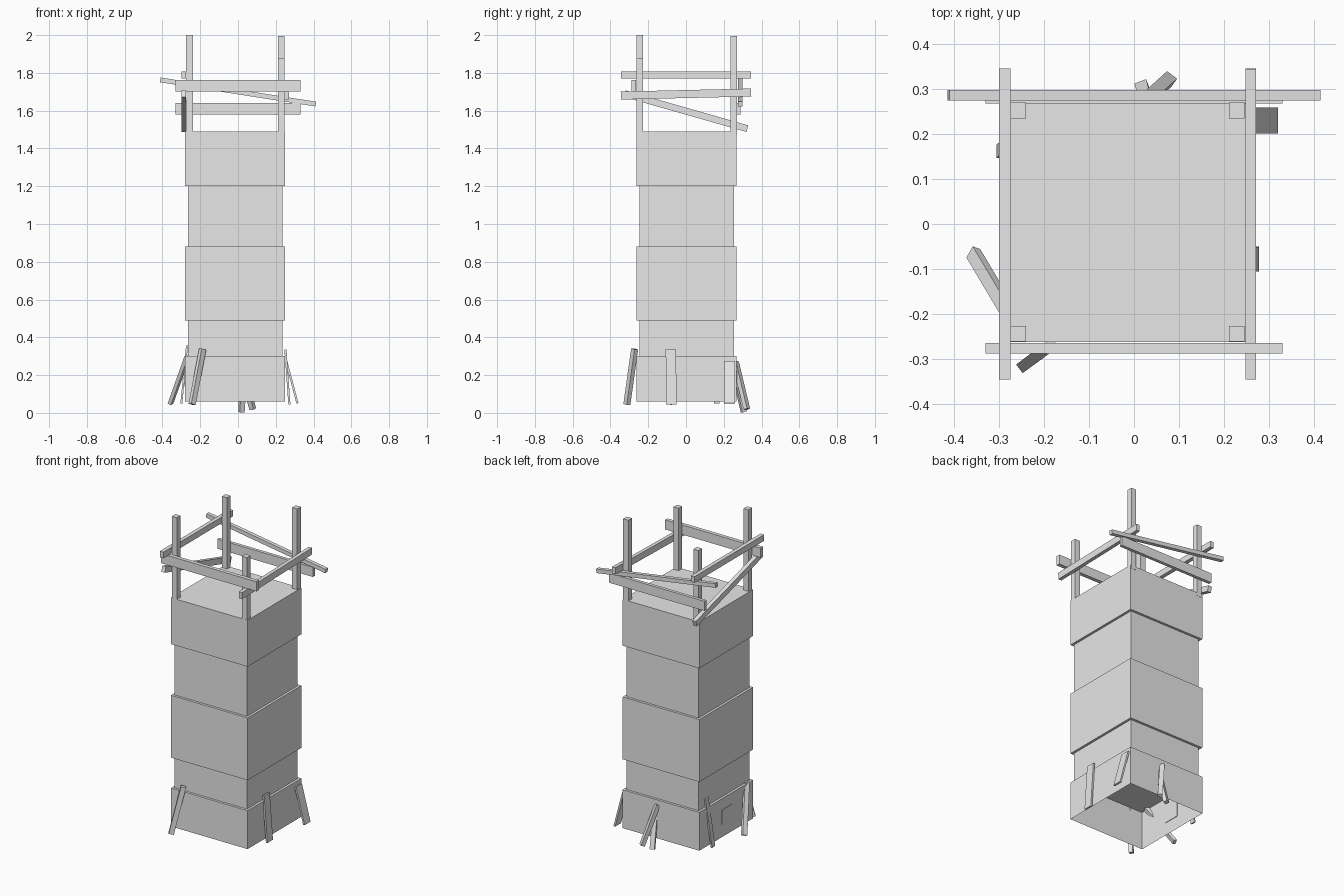
import bpy, bmesh
from mathutils import Vector, Matrix

cube = bpy.data.objects.get("Cube")
if cube:
    bpy.data.objects.remove(cube, do_unlink=True)

grey = bpy.data.materials.new("light_grey")
grey.use_nodes = True
grey.diffuse_color = (0.8, 0.8, 0.8, 1)
grey.node_tree.nodes["Principled BSDF"].inputs["Base Color"].default_value = (0.8, 0.8, 0.8, 1)


def finish(name, bm):
    mesh = bpy.data.meshes.new(name)
    bm.to_mesh(mesh)
    bm.free()
    mesh.materials.append(grey)
    obj = bpy.data.objects.new(name, mesh)
    bpy.context.collection.objects.link(obj)
    return obj


def box(name, lo, hi, open_bottom=False):
    lo, hi = Vector(lo), Vector(hi)
    bm = bmesh.new()
    bmesh.ops.create_cube(bm, size=1, matrix=Matrix.Translation((lo + hi) / 2)
                          @ Matrix.Diagonal((*(hi - lo), 1)))
    if open_bottom:
        bm.normal_update()
        low = [f for f in bm.faces if f.normal.z < -0.9]
        bmesh.ops.delete(bm, geom=low, context='FACES')
    return finish(name, bm)


def plank(name, start, end, wide, thick, face):
    """Straight plank from start to end, its broad side turned towards face."""
    a, b = Vector(start), Vector(end)
    axis = (b - a).normalized()
    side = Vector(face).cross(axis).normalized()
    out = axis.cross(side)
    frame = Matrix((side, out, axis)).transposed().to_4x4()
    bm = bmesh.new()
    bmesh.ops.create_cube(bm, size=1, matrix=Matrix.Translation((a + b) / 2) @ frame
                          @ Matrix.Diagonal((wide, thick, (b - a).length, 1)))
    return finish(name, bm)


# Tower body: alternating wide and narrow storeys, the lowest open underneath
CX = -0.015
LEVELS = [0.06, 0.30, 0.49, 0.88, 1.20, 1.49]
for i, (z0, z1) in enumerate(zip(LEVELS, LEVELS[1:])):
    h = 0.25 if i % 2 else 0.265
    box(f"tower_storey_{i + 1}", (CX - h, -h + 0.003, z0), (CX + h, h + 0.003, z1), i == 0)

# Small hatch in the lowest storey
box("hatch", (-0.283, -0.055, 0.14), (-0.277, 0.05, 0.23))

# Corner posts of uneven height
for name, x, y, top in [("front_right", -0.257, -0.244, 2.0), ("front_left", 0.228, -0.244, 1.88),
                        ("back_right", -0.257, 0.252, 1.935), ("back_left", 0.228, 0.252, 1.995)]:
    box(name + "_post", (x - 0.0175, y - 0.0175, 1.47), (x + 0.0175, y + 0.0175, top))

# Railings nailed to the posts
X, Y = (1, 0, 0), (0, 1, 0)
plank("front_rail", (-0.33, -0.276, 1.732), (0.33, -0.276, 1.732), 0.06, 0.024, Y)
plank("back_rail", (-0.33, 0.278, 1.61), (0.33, 0.278, 1.61), 0.06, 0.02, Y)
plank("back_loose_rail", (-0.412, 0.286, 1.763), (0.412, 0.286, 1.635), 0.025, 0.024, Y)
plank("right_rail", (-0.287, -0.345, 1.788), (-0.287, 0.345, 1.788), 0.038, 0.025, X)
plank("right_loose_rail", (-0.287, -0.325, 1.69), (-0.287, 0.325, 1.505), 0.036, 0.025, X)
plank("left_rail", (0.259, -0.345, 1.68), (0.259, 0.345, 1.696), 0.042, 0.023, X)

# Loose planks leaning against the base
plank("front_prop", (-0.243, -0.313, 0.045), (-0.187, -0.272, 0.338), 0.03, 0.024, (0.6, -0.8, 0))
plank("right_prop", (-0.357, -0.065, 0.05), (-0.268, -0.215, 0.30), 0.03, 0.02, (-0.86, 0.5, 0))
plank("right_thin_prop", (-0.30, 0.162, 0.05), (-0.27, 0.185, 0.355), 0.03, 0.01, X)
plank("left_prop", (0.272, -0.078, 0.045), (0.251, -0.08, 0.335), 0.055, 0.011, X)
plank("left_short_prop", (0.315, 0.23, 0.05), (0.256, 0.23, 0.272), 0.058, 0.011, X)
plank("back_prop_a", (0.018, 0.306, 0.005), (0.032, 0.255, 0.22), 0.028, 0.024, (-0.35, 0.93, 0))
plank("back_prop_b", (0.078, 0.322, 0.02), (0.012, 0.262, 0.27), 0.028, 0.024, (0.6, 0.8, 0))
